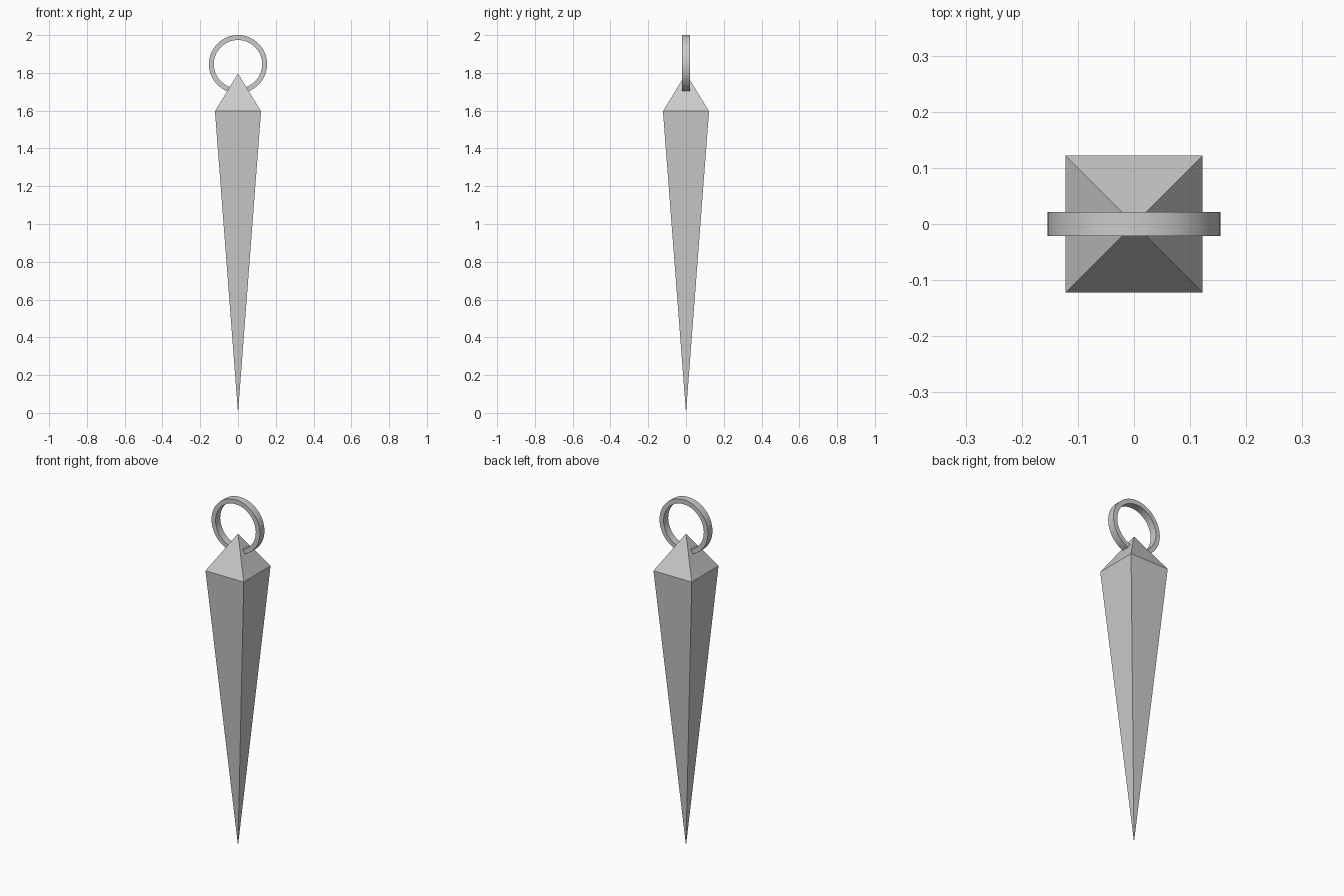
import bpy, bmesh, math

cube = bpy.data.objects.get("Cube")
if cube:
    bpy.data.objects.remove(cube, do_unlink=True)

grey = bpy.data.materials.new("light_grey")
grey.use_nodes = True
grey.diffuse_color = (0.6, 0.6, 0.6, 1)
grey.node_tree.nodes["Principled BSDF"].inputs["Base Color"].default_value = (0.6, 0.6, 0.6, 1)


def finish(name, bm):
    """Turn a bmesh into a named object with the grey material."""
    bmesh.ops.recalc_face_normals(bm, faces=bm.faces[:])
    mesh = bpy.data.meshes.new(name)
    bm.to_mesh(mesh)
    bm.free()
    mesh.materials.append(grey)
    obj = bpy.data.objects.new(name, mesh)
    bpy.context.scene.collection.objects.link(obj)
    return obj


# Square spike: a long point below and a short pyramid cap above
half, shoulder, apex = 0.122, 1.597, 1.797
bm = bmesh.new()
corners = [bm.verts.new((sx * half, sy * half, shoulder))
           for sx, sy in ((-1, -1), (1, -1), (1, 1), (-1, 1))]
for z in (0, apex):
    tip = bm.verts.new((0, 0, z))
    for i in range(4):
        bm.faces.new((corners[i], corners[(i + 1) % 4], tip))
finish("spike", bm)

# Ring: a flat band spun around the y axis through the cap
outer, inner, depth, sides = 0.154, 0.128, 0.021, 64
centre = 2 - outer
profile = [(outer, -depth), (outer, depth), (inner, depth), (inner, -depth)]
bm = bmesh.new()
loops = []
for s in range(sides):
    a = math.tau * s / sides
    loops.append([bm.verts.new((r * math.cos(a), y, centre + r * math.sin(a)))
                  for r, y in profile])
for s in range(sides):
    here, there = loops[s], loops[(s + 1) % sides]
    for k in range(4):
        n = (k + 1) % 4
        bm.faces.new((here[k], here[n], there[n], there[k]))
ring = finish("ring", bm)
bpy.ops.object.select_all(action="DESELECT")
ring.select_set(True)
bpy.context.view_layer.objects.active = ring
bpy.ops.object.shade_smooth_by_angle(angle=math.radians(30))
